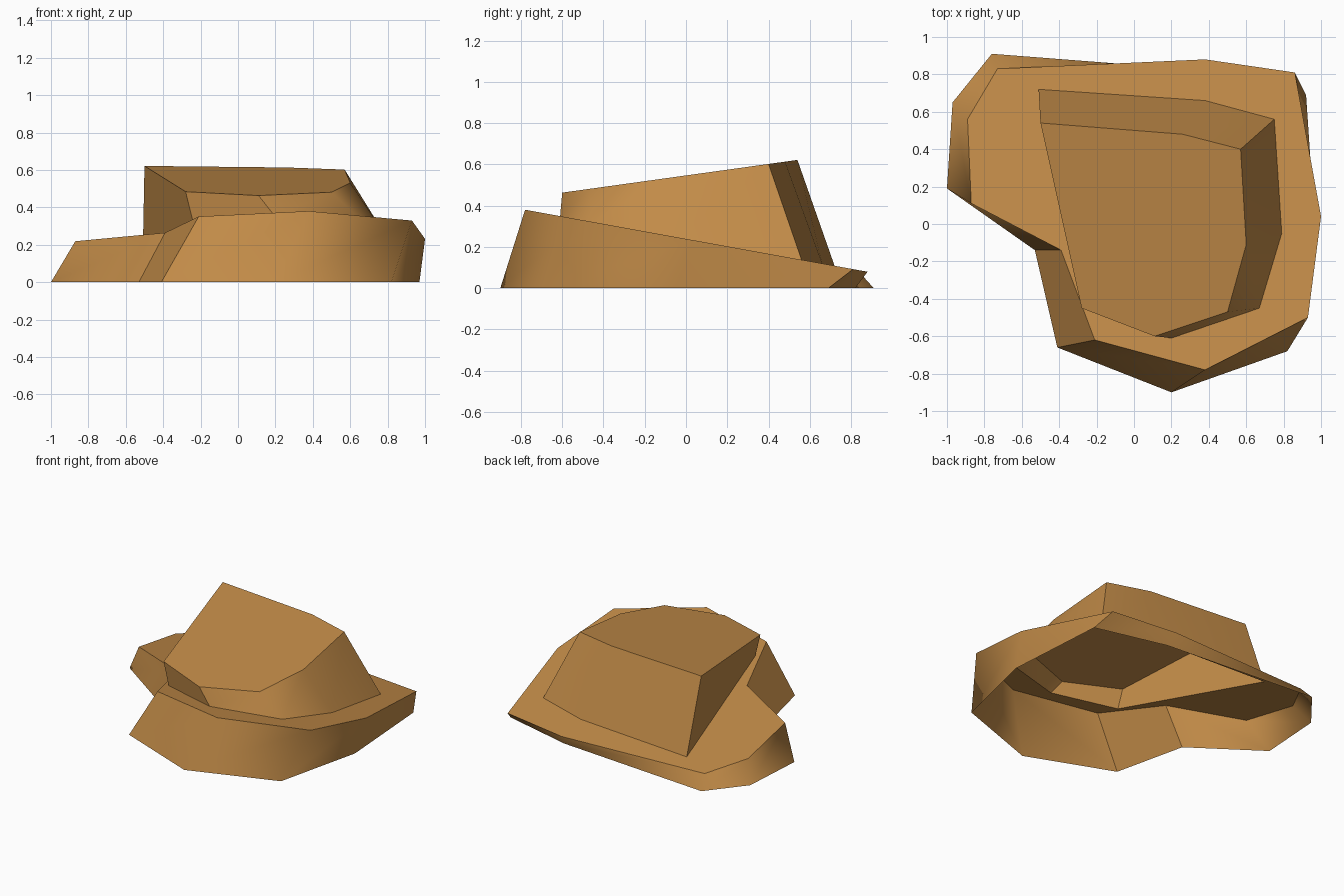
import bpy, bmesh

if "Cube" in bpy.data.objects:
    bpy.data.objects.remove(bpy.data.objects["Cube"])

wood = bpy.data.materials.new("warm_brown")
wood.diffuse_color = (0.54, 0.26, 0.065, 1)
wood.use_nodes = True
wood.node_tree.nodes["Principled BSDF"].inputs["Base Color"].default_value = wood.diffuse_color

# Sloping planes: the ledge of the lower tier and the top of the upper tier
def ledge_z(y):
    return 0.38 - 0.181 * (y + 0.78)

def summit_z(y):
    return 0.463 + 0.139 * (y + 0.6)

# Outlines, counter-clockwise seen from above
BASE = [(-.76, .91), (-.97, .65), (-1, .19), (-.53, -.14), (-.41, -.66),
        (.2, -.9), (.82, -.68), (.97, -.05), (.92, .69), (.4, .82)]
LEDGE = [(-.73, .83), (-.89, .56), (-.87, .11), (-.39, -.14), (-.21, -.62),
         (.38, -.78), (.93, -.5), (1, .04), (.86, .81), (.38, .88)]
FOOT = [(-.51, .72), (-.24, -.45), (.2, -.61), (.67, -.45), (.79, -.05),
        (.75, .56), (.38, .66)]
SUMMIT = [(-.5, .54), (-.28, -.45), (.11, -.6), (.5, -.47), (.6, -.11),
          (.57, .4), (.26, .48)]

bm = bmesh.new()

def loop(points, height):
    return [bm.verts.new((x, y, height(y))) for x, y in points]

def walls(low, high, creases):
    """Join two outlines with quads; creases are the corners kept sharp."""
    n = len(low)
    for i in range(n):
        j = (i + 1) % n
        bm.faces.new((low[i], low[j], high[j], high[i])).smooth = True
    for i in creases:
        bm.edges.get((low[i], high[i])).smooth = False

def rim(ring):
    edges = [bm.edges.get((ring[i - 1], ring[i])) for i in range(len(ring))]
    for e in edges:
        e.smooth = False
    return edges

# Lower tier walls (open underneath)
base, ledge = loop(BASE, lambda y: 0), loop(LEDGE, ledge_z)
walls(base, ledge, (3, 4, 8))
# Upper tier walls and sloping top
foot, summit = loop(FOOT, ledge_z), loop(SUMMIT, summit_z)
walls(foot, summit, (0, 1, 2, 5))
bm.faces.new(summit)
rim(summit)
# Ledge ring between the tiers
fill = bmesh.ops.triangle_fill(bm, edges=rim(ledge) + rim(foot), use_beauty=True)
for f in fill["geom"]:
    if isinstance(f, bmesh.types.BMFace):
        f.normal_update()
        if f.normal.z < 0:
            f.normal_flip()

mesh = bpy.data.meshes.new("stepped_rock")
bm.to_mesh(mesh)
bm.free()
mesh.materials.append(wood)
rock = bpy.data.objects.new("stepped_rock", mesh)
bpy.context.collection.objects.link(rock)
